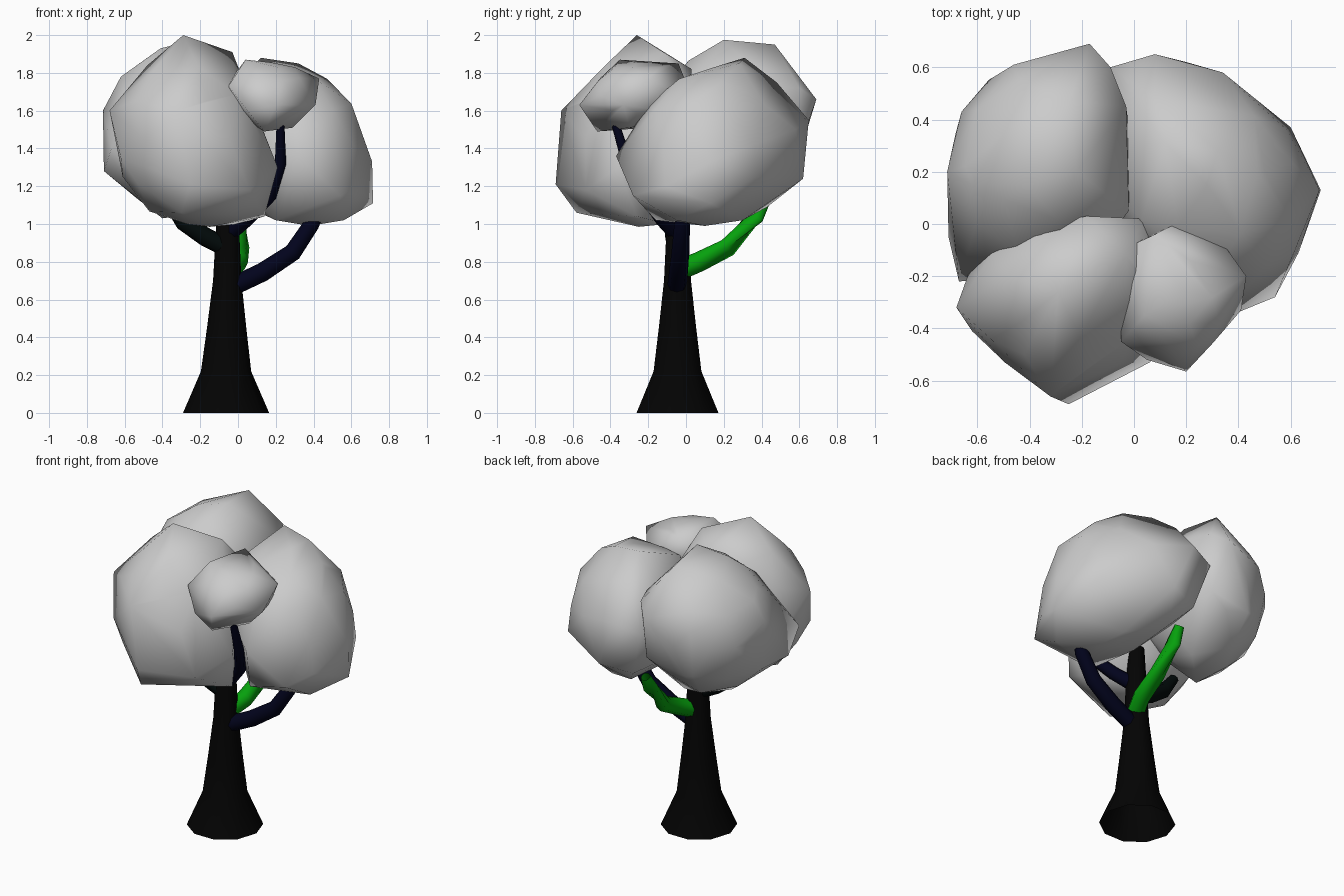
import bpy, bmesh, math
from mathutils import Vector, Matrix


def material(name, rgb):
    m = bpy.data.materials.new(name)
    m.diffuse_color = (*rgb, 1)
    return m


def finish(bm, name, mat=None, angle=65):
    bmesh.ops.recalc_face_normals(bm, faces=bm.faces)
    me = bpy.data.meshes.new(name)
    bm.to_mesh(me)
    bm.free()
    ob = bpy.data.objects.new(name, me)
    bpy.context.collection.objects.link(ob)
    if mat:
        me.materials.append(mat)
    bpy.ops.object.select_all(action='DESELECT')
    ob.select_set(True)
    bpy.context.view_layer.objects.active = ob
    bpy.ops.object.shade_smooth_by_angle(angle=math.radians(angle))
    return ob


def tube(name, path, sides, mat):
    """Loft open-ended rings along a path of (x, y, z, radius)."""
    bm = bmesh.new()
    pts = [Vector(p[:3]) for p in path]
    rings = []
    for i, p in enumerate(pts):
        t = (pts[min(i + 1, len(pts) - 1)] - pts[max(i - 1, 0)]).normalized()
        u = t.cross(Vector((0, 1, 0)) if abs(t.y) < 0.75 else Vector((1, 0, 0))).normalized()
        v = t.cross(u)
        rings.append([bm.verts.new(p + path[i][3] * (u * math.cos(a) + v * math.sin(a)))
                      for a in (math.tau * k / sides for k in range(sides))])
    for a, b in zip(rings, rings[1:]):
        for k in range(sides):
            n = (k + 1) % sides
            bm.faces.new((a[k], a[n], b[n], b[k]))
    return finish(bm, name, mat)


def foliage(name, mid, radii, yaw, corners):
    """Low-poly ellipsoid stretched outward to a few corners (convex hull)."""
    mat = (Matrix.Translation(mid) @ Matrix.Rotation(math.radians(yaw), 4, 'Z')
           @ Matrix.Diagonal((*radii, 1)))
    sphere = bmesh.new()
    bmesh.ops.create_icosphere(sphere, subdivisions=2, radius=1, matrix=mat)
    bm = bmesh.new()
    for p in [v.co for v in sphere.verts] + [Vector(c) for c in corners]:
        bm.verts.new(p)
    sphere.free()
    bmesh.ops.convex_hull(bm, input=bm.verts)
    bmesh.ops.delete(bm, geom=[v for v in bm.verts if not v.link_faces], context='VERTS')
    return finish(bm, name)


bark = material("bark", (0.001, 0.001, 0.001))
navy = material("navy_bark", (0.0005, 0.001, 0.012))
teal = material("teal_bark", (0.0005, 0.003, 0.003))
green = material("green_bark", (0.002, 0.36, 0.004))

# Flared trunk
tube("trunk", [(-0.063, -0.045, 0, 0.228), (-0.063, -0.045, 0.22, 0.133),
               (-0.06, -0.045, 0.45, 0.104), (-0.057, -0.045, 0.7, 0.075),
               (-0.055, -0.045, 1.0, 0.06), (-0.06, -0.045, 1.2, 0.045)], 10, bark)

# Branches
tube("right_branch", [(-0.05, -0.05, 0.66, 0.05), (0.13, -0.04, 0.745, 0.05),
                      (0.29, -0.03, 0.85, 0.047), (0.39, -0.02, 1.0, 0.042),
                      (0.43, 0.0, 1.08, 0.03)], 8, navy)
tube("back_branch", [(-0.05, -0.05, 0.75, 0.055), (0.0, 0.07, 0.80, 0.053),
                     (0.01, 0.22, 0.875, 0.05), (0.0, 0.37, 1.04, 0.044),
                     (0.0, 0.42, 1.13, 0.03)], 8, green)
tube("left_branch", [(-0.05, -0.05, 0.87, 0.05), (-0.17, -0.06, 0.93, 0.05),
                     (-0.29, -0.07, 1.01, 0.045), (-0.37, -0.07, 1.12, 0.03)], 8, teal)
tube("front_branch", [(-0.05, -0.05, 0.95, 0.045), (0.05, -0.13, 1.03, 0.04),
                      (0.17, -0.22, 1.15, 0.035), (0.225, -0.31, 1.32, 0.03),
                      (0.225, -0.38, 1.55, 0.02)], 8, navy)

# Foliage clumps
foliage("front_left_foliage", (-0.27, -0.28, 1.45), (0.38, 0.31, 0.45), 0, [
    (-0.29, -0.26, 2.0), (-0.03, -0.12, 1.91), (-0.48, -0.2, 1.84), (-0.68, -0.32, 1.6),
    (-0.62, -0.41, 1.35), (-0.42, -0.5, 1.72), (-0.32, -0.66, 1.6), (-0.25, -0.69, 1.21),
    (0.06, -0.53, 1.18), (0.21, -0.36, 1.3), (0.14, -0.26, 1.04), (-0.15, -0.25, 0.985),
    (-0.3, -0.58, 1.06), (-0.56, -0.1, 1.5), (-0.35, 0.0, 1.78), (0.04, 0.02, 1.72),
    (-0.18, 0.03, 1.82), (0.0, -0.1, 1.0)])
foliage("back_left_foliage", (-0.35, 0.22, 1.5), (0.35, 0.41, 0.43), 0, [
    (-0.17, 0.69, 1.66), (-0.46, 0.61, 1.62), (-0.66, 0.43, 1.5), (-0.715, 0.2, 1.6),
    (-0.71, -0.05, 1.28), (-0.67, -0.22, 1.4), (-0.22, 0.2, 1.975), (-0.25, 0.47, 1.95),
    (-0.41, 0.15, 1.93), (-0.62, 0.15, 1.78), (-0.03, 0.45, 1.72), (-0.02, 0.05, 1.7),
    (-0.4, 0.1, 1.03), (-0.2, 0.3, 1.06), (-0.12, 0.58, 1.35), (-0.69, 0.2, 1.28),
    (-0.4, 0.58, 1.3), (-0.09, 0.6, 1.72)])
foliage("right_foliage", (0.28, 0.15, 1.42), (0.43, 0.37, 0.41), -55, [
    (-0.09, 0.6, 1.5), (0.08, 0.65, 1.55), (0.34, 0.58, 1.5), (0.6, 0.37, 1.25),
    (0.71, 0.13, 1.33), (0.715, 0.13, 1.11), (0.63, -0.11, 1.2), (0.54, -0.28, 1.15),
    (0.32, -0.37, 1.36), (0.12, 0.31, 1.88), (0.32, 0.28, 1.85), (0.03, 0.02, 1.77),
    (0.5, 0.2, 1.74), (0.33, 0.3, 1.02), (0.38, 0.1, 0.99), (0.2, -0.16, 1.02),
    (0.56, -0.05, 1.02), (0.2, 0.62, 1.24), (0.0, 0.55, 1.2), (0.1, 0.43, 1.09),
    (0.08, 0.48, 1.75)])
foliage("small_front_foliage", (0.18, -0.26, 1.68), (0.21, 0.24, 0.175), 0, [
    (0.2, -0.565, 1.63), (0.04, -0.35, 1.87), (0.08, -0.04, 1.85), (0.3, -0.28, 1.83),
    (0.43, -0.2, 1.77), (0.41, -0.33, 1.63), (0.29, -0.3, 1.51), (0.14, -0.47, 1.49),
    (0.05, -0.52, 1.6), (-0.05, -0.45, 1.73), (-0.05, -0.1, 1.75), (0.16, 0.0, 1.75),
    (0.33, -0.06, 1.7)])
